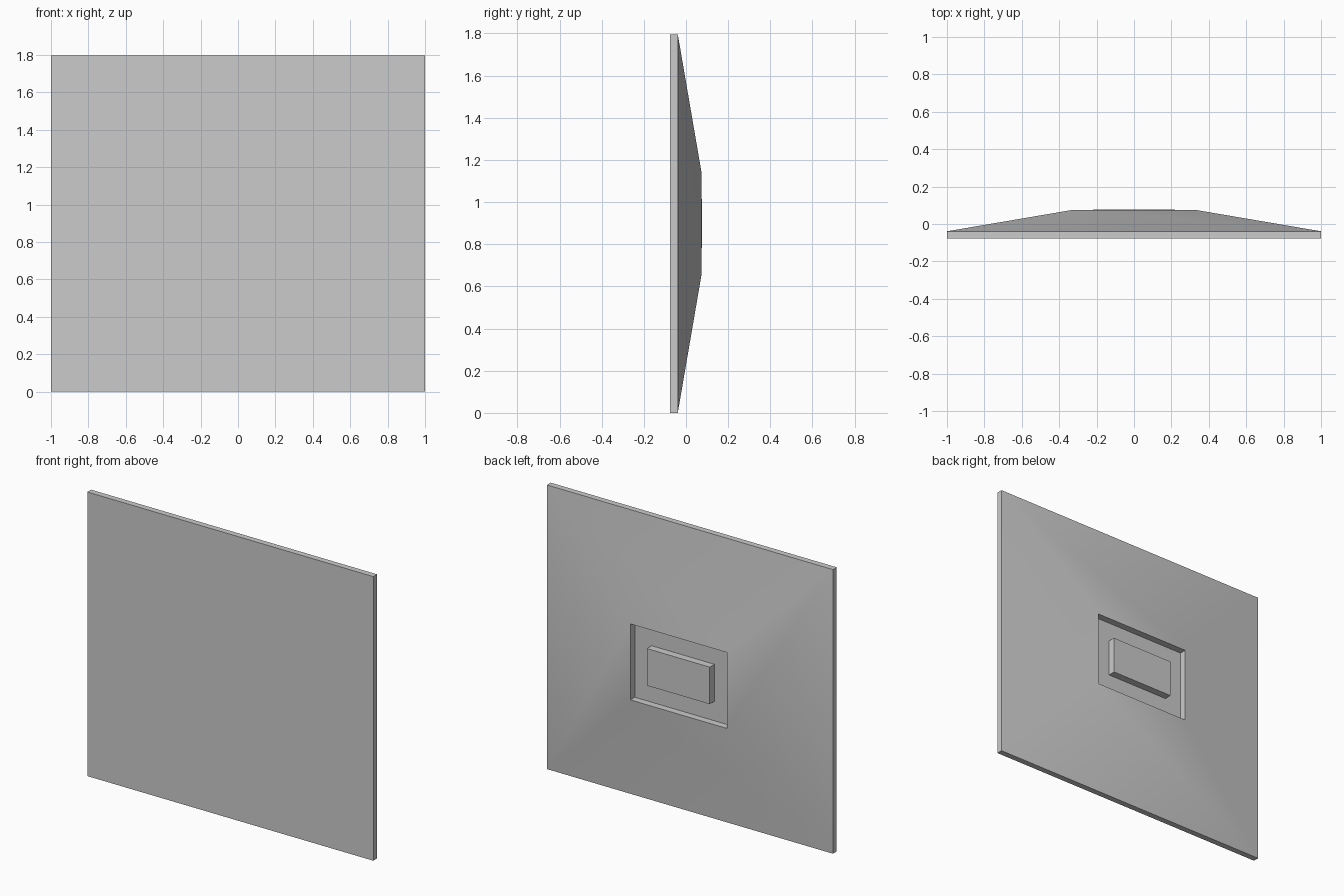
import bpy
import bmesh

cube = bpy.data.objects.get("Cube")
if cube:
    bpy.data.objects.remove(cube, do_unlink=True)

HEIGHT = 1.796
MID = HEIGHT / 2

grey = bpy.data.materials.new("plain_grey")
grey.use_nodes = True
colour = (0.6, 0.6, 0.6, 1)
grey.diffuse_color = colour
grey.node_tree.nodes["Principled BSDF"].inputs["Base Color"].default_value = colour


def stacked_rectangles(name, sections):
    """Skin rectangles (half width, half height, y) from front to back, capped at both ends."""
    bm = bmesh.new()
    rings = []
    for w, h, y in sections:
        corners = ((-w, -h), (w, -h), (w, h), (-w, h))
        rings.append([bm.verts.new((x, y, MID + z)) for x, z in corners])
    for a, b in zip(rings, rings[1:]):
        for i in range(4):
            j = (i + 1) % 4
            bm.faces.new((a[i], a[j], b[j], b[i]))
    bm.faces.new(rings[0])
    bm.faces.new(rings[-1])
    bmesh.ops.recalc_face_normals(bm, faces=bm.faces)
    mesh = bpy.data.meshes.new(name)
    bm.to_mesh(mesh)
    bm.free()
    mesh.materials.append(grey)
    obj = bpy.data.objects.new(name, mesh)
    bpy.context.collection.objects.link(obj)
    bpy.ops.object.select_all(action="DESELECT")
    obj.select_set(True)
    bpy.context.view_layer.objects.active = obj
    bpy.ops.object.shade_smooth_by_angle(angle=0.52)
    return obj


# Flat front panel, tapered back and the recess sunk into its crown
FLOOR = 0.03
RIM = (0.337, 0.24)
stacked_rectangles("panel_with_tapered_back", [
    (1, MID, -0.077),
    (1, MID, -0.039),
    (*RIM, 0.074),
    (*RIM, FLOOR),
])

# Raised block standing on the recess floor
stacked_rectangles("recessed_block", [
    (0.22, 0.117, FLOOR),
    (0.22, 0.117, 0.077),
])
